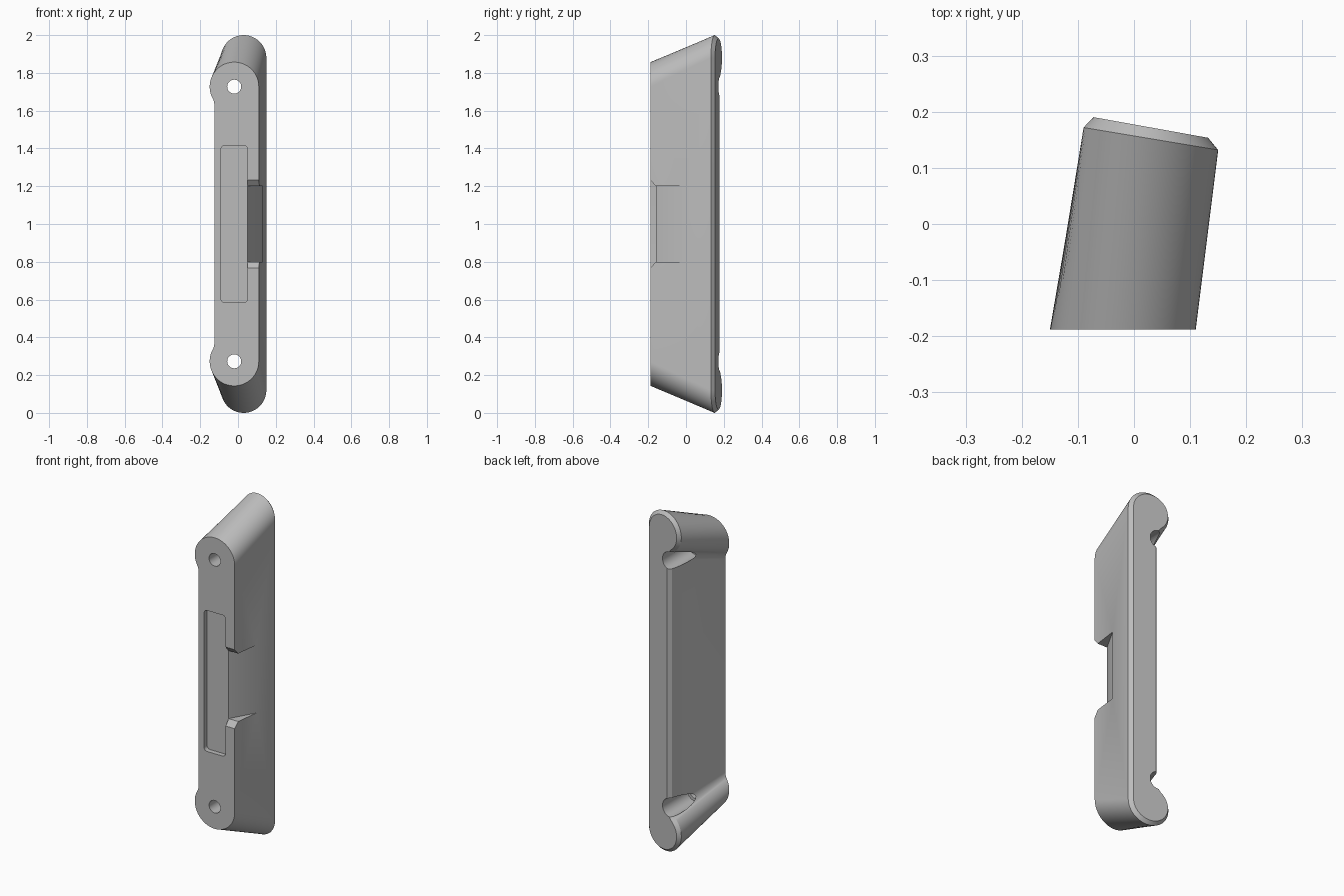
import bpy, bmesh, math
from math import cos, sin, pi

cube = bpy.data.objects.get("Cube")
if cube:
    bpy.data.objects.remove(cube, do_unlink=True)

MID = 1.0  # height of the mirror plane

grey = bpy.data.materials.new("plain grey")
grey.use_nodes = True
colour = (0.5, 0.5, 0.5, 1)
grey.diffuse_color = colour
grey.node_tree.nodes["Principled BSDF"].inputs["Base Color"].default_value = colour


def outline(cx, cz, r, wall, fillet, inset=0.0):
    """Knobbed bar outline as (x, z): round ends blended into a straight left wall."""
    r, wall, fillet = r - inset, wall + inset, fillet + inset
    run = cx - wall + fillet
    drop = math.sqrt((r + fillet) ** 2 - run ** 2)
    turn = math.atan2(drop, run)
    n, m = 40, 12
    half = []
    for i in range(n + 1):
        a = (pi + turn) * i / n
        half.append((cx + r * cos(a), cz + r * sin(a)))
    for i in range(1, m + 1):
        a = turn * (1 - i / m)
        half.append((wall - fillet + fillet * cos(a), cz - drop + fillet * sin(a)))
    return half + [(x, -z) for x, z in reversed(half)]


def loft(name, rings):
    """Skin a list of equal point rings and cap both ends."""
    bm = bmesh.new()
    loops = [[bm.verts.new(p) for p in ring] for ring in rings]
    for a, b in zip(loops, loops[1:]):
        for i in range(len(a)):
            j = (i + 1) % len(a)
            bm.faces.new((a[i], a[j], b[j], b[i]))
    bm.faces.new(loops[0])
    bm.faces.new(loops[-1])
    bmesh.ops.recalc_face_normals(bm, faces=bm.faces)
    mesh = bpy.data.meshes.new(name)
    bm.to_mesh(mesh)
    bm.free()
    obj = bpy.data.objects.new(name, mesh)
    bpy.context.collection.objects.link(obj)
    mesh.materials.append(grey)
    return obj


def along_y(name, points, y0, y1):
    return loft(name, [[(x, y, MID + z) for x, z in points] for y in (y0, y1)])


def circle(cx, cz, r, n=40):
    return [(cx + r * cos(2 * pi * i / n), cz + r * sin(2 * pi * i / n)) for i in range(n)]


def rounded_rect(x0, x1, half_h, r, n=6):
    pts = []
    corners = ((x1 - r, half_h - r), (x0 + r, half_h - r),
               (x0 + r, r - half_h), (x1 - r, r - half_h))
    for k, (x, z) in enumerate(corners):
        for i in range(n + 1):
            a = pi / 2 * (k + i / n)
            pts.append((x + r * cos(a), z + r * sin(a)))
    return pts


# Body: upright front face swept to a longer, slanted, chamfered back face
front = [(x, -0.188, MID + z) for x, z in outline(-0.02, 0.727, 0.13, -0.125, 0.08)]
back = [(x, 0.172 - 0.167 * (x + 0.09), MID + z)
        for x, z in outline(0.03, 0.88, 0.12, -0.02, 0.08)]
back_cap = [(x, 0.19 - 0.18 * (x + 0.07), MID + z)
            for x, z in outline(0.03, 0.88, 0.12, -0.02, 0.08, 0.018)]
body = loft("handle_body", [front, back, back_cap])

# Cutters: screw holes with wide bores behind them
cutters = []
for side in (1, -1):
    z = 0.727 * side
    cutters.append(along_y("screw_hole", circle(-0.02, z, 0.037), -0.3, 0.3))
    cutters.append(along_y("screw_bore", circle(-0.02, z, 0.053), -0.06, 0.3))

# Cutters: shallow front pocket, finger notch and its bevelled ends
cutters.append(along_y("front_pocket", rounded_rect(-0.09, 0.051, 0.415, 0.02), -0.25, -0.159))
notch = [(0.05, -0.16), (0.05, -0.25), (0.3, -0.25), (0.3, 0.281)]
cutters.append(loft("finger_notch", [[(x, y, MID + h) for x, y in notch] for h in (-0.2, 0.2)]))
bevel = [(-0.16, 0.2), (-0.25, 0.305), (-0.25, -0.305), (-0.16, -0.2)]
cutters.append(loft("notch_bevel", [[(x, y, MID + z) for y, z in bevel] for x in (0.05, 0.3)]))

bpy.ops.object.select_all(action='DESELECT')
bpy.context.view_layer.objects.active = body
body.select_set(True)
for cutter in cutters:
    cutter.hide_render = True
    mod = body.modifiers.new(cutter.name, 'BOOLEAN')
    mod.operation = 'DIFFERENCE'
    mod.solver = 'EXACT'
    mod.object = cutter
    bpy.ops.object.modifier_apply(modifier=mod.name)
for cutter in cutters:
    bpy.data.objects.remove(cutter, do_unlink=True)

bpy.ops.object.shade_smooth_by_angle(angle=math.radians(25))
